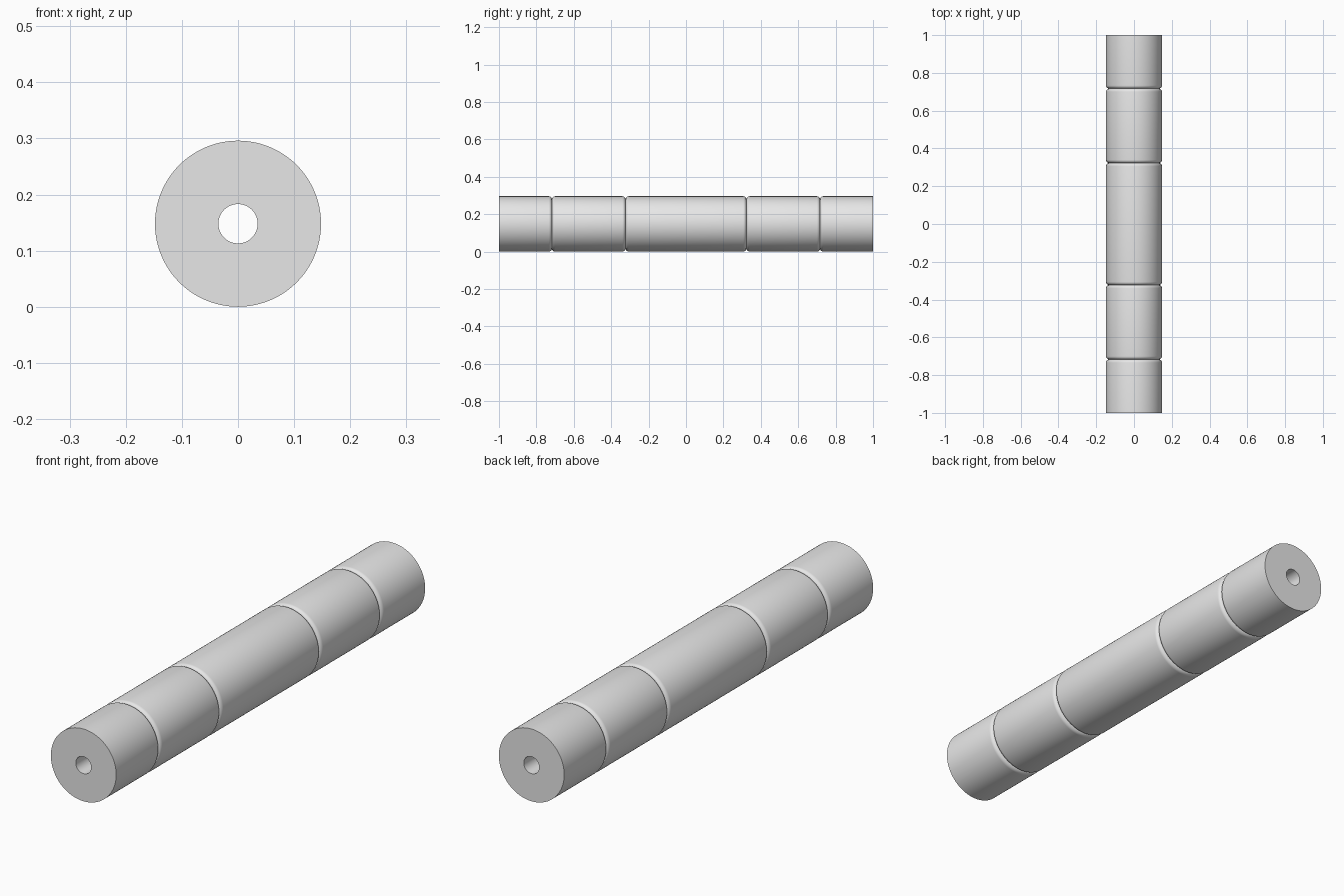
import bpy, bmesh, math

if "Cube" in bpy.data.objects:
    bpy.data.objects.remove(bpy.data.objects["Cube"], do_unlink=True)

RADIUS, BORE, HALF = 0.148, 0.035, 1.0
GROOVES = [-0.717, -0.323, 0.323, 0.717]
ROUND, STEPS, SIDES = 0.017, 5, 96

# Plain grey
grey = bpy.data.materials.new("light grey")
grey.use_nodes = True
colour = (0.8, 0.8, 0.8, 1)
grey.diffuse_color = colour
grey.node_tree.nodes["Principled BSDF"].inputs["Base Color"].default_value = colour

# Half section (radius, y): bored tube with rounded shoulders meeting in each groove
profile = [(BORE, -HALF), (RADIUS, -HALF)]
for g in GROOVES:
    for i in range(-STEPS, STEPS + 1):
        a = (1 - abs(i) / STEPS) * math.pi / 2
        y = g + math.copysign(ROUND * (1 - math.sin(a)), i)
        profile.append((RADIUS - ROUND * (1 - math.cos(a)), y))
profile += [(RADIUS, HALF), (BORE, HALF)]

# Revolve the closed section around the y axis
bm = bmesh.new()
rings = []
for s in range(SIDES):
    t = 2 * math.pi * s / SIDES
    rings.append([bm.verts.new((r * math.cos(t), y, RADIUS + r * math.sin(t)))
                  for r, y in profile])
n = len(profile)
for s in range(SIDES):
    a, b = rings[s], rings[(s + 1) % SIDES]
    for k in range(n):
        m = (k + 1) % n
        bm.faces.new((a[k], a[m], b[m], b[k]))
bmesh.ops.recalc_face_normals(bm, faces=bm.faces)

mesh = bpy.data.meshes.new("grooved_tube")
bm.to_mesh(mesh)
bm.free()
mesh.materials.append(grey)
tube = bpy.data.objects.new("grooved_tube", mesh)
bpy.context.collection.objects.link(tube)

# Smooth barrel, crisp ends and groove bottoms
bpy.ops.object.select_all(action="DESELECT")
tube.select_set(True)
bpy.context.view_layer.objects.active = tube
bpy.ops.object.shade_smooth_by_angle(angle=math.radians(35))
